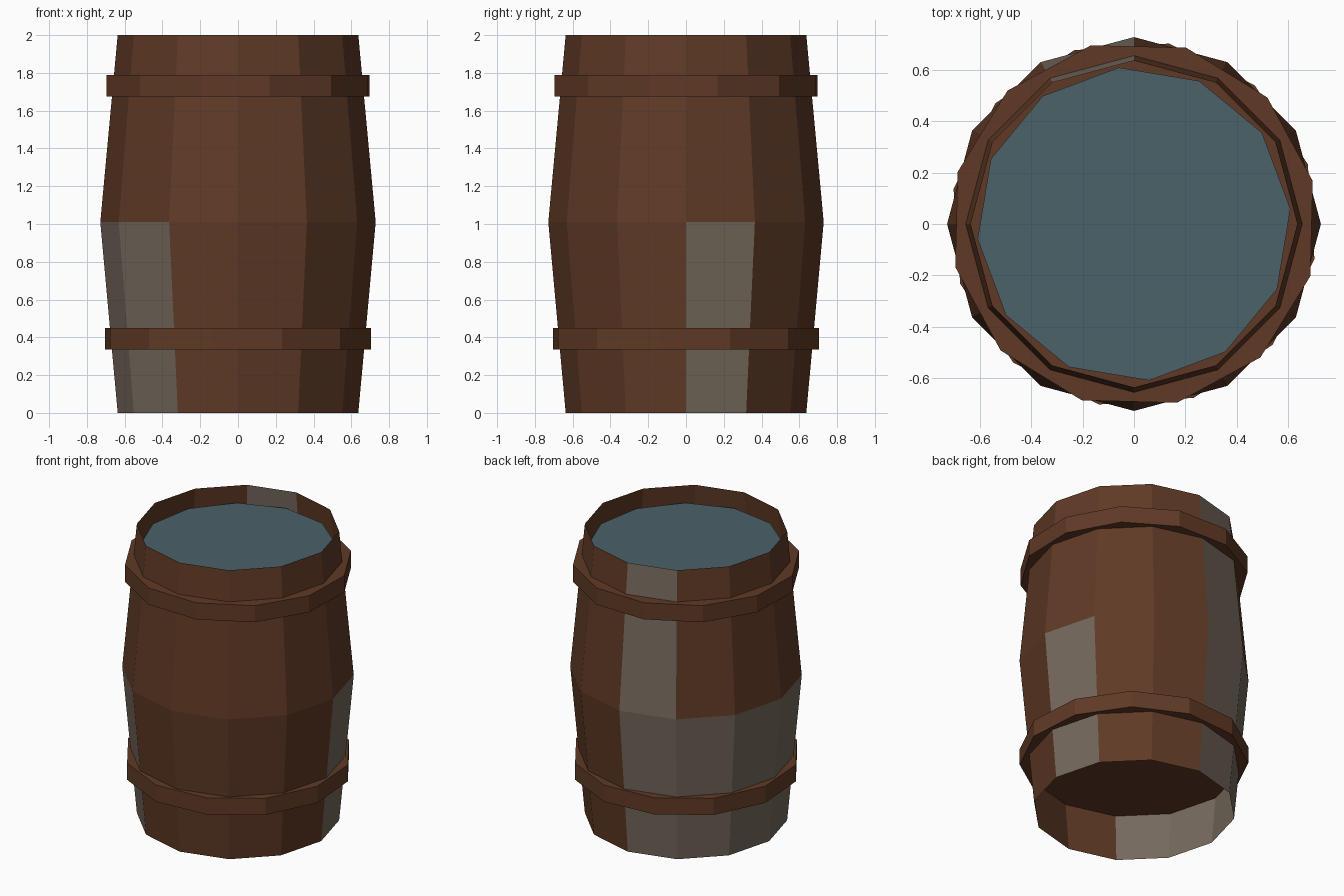
import bpy, bmesh, math

if "Cube" in bpy.data.objects:
    bpy.data.objects.remove(bpy.data.objects["Cube"])

SIDES = 12


def material(name, rgb):
    mat = bpy.data.materials.new(name)
    mat.diffuse_color = (*rgb, 1.0)
    mat.use_nodes = True
    mat.node_tree.nodes["Principled BSDF"].inputs["Base Color"].default_value = mat.diffuse_color
    return mat


wood = material("brown wood", (0.117, 0.042, 0.019))
bare = material("weathered grey wood", (0.180, 0.142, 0.108))
water = material("blue grey water", (0.070, 0.122, 0.142))


def lathe(name, profile, phase, mats, cap_bottom=False, cap_top=False):
    """Twelve-sided solid of revolution from (radius, z) rings."""
    bm = bmesh.new()
    rings = []
    for r, z in profile:
        angles = [math.radians(phase + 360 / SIDES * i) for i in range(SIDES)]
        rings.append([bm.verts.new((r * math.cos(a), r * math.sin(a), z)) for a in angles])
    for low, high in zip(rings, rings[1:]):
        for i in range(SIDES):
            j = (i + 1) % SIDES
            bm.faces.new((low[i], low[j], high[j], high[i]))
    if cap_bottom:
        bm.faces.new(rings[0][::-1])
    if cap_top:
        bm.faces.new(rings[-1])
    mesh = bpy.data.meshes.new(name)
    bm.to_mesh(mesh)
    bm.free()
    for mat in mats:
        mesh.materials.append(mat)
    obj = bpy.data.objects.new(name, mesh)
    bpy.context.collection.objects.link(obj)
    return obj


# Barrel wall: open sheet of staves, widest at the middle
staves = lathe("staves", [(0.637, 0), (0.729, 1.01), (0.637, 2)], 0, [wood, bare])

# Weathered staves, chosen by direction and by half
for face in staves.data.polygons:
    x, y, z = face.center
    angle = math.degrees(math.atan2(y, x)) % 360
    lower = z < 1
    if 90 < angle < 120 or (lower and (angle < 30 or 90 < angle < 240)):
        face.material_index = 1

# Solid hoops, which also close the barrel inside
lathe("lower_hoop", [(0.717, 0.335), (0.717, 0.45)], 19, [wood], True, True)
lathe("upper_hoop", [(0.717, 1.675), (0.717, 1.79)], 13.5, [wood], True, True)

# Water surface just under the rim
lathe("water_surface", [(0.613, 1.885)], 5.5, [water], cap_top=True)
